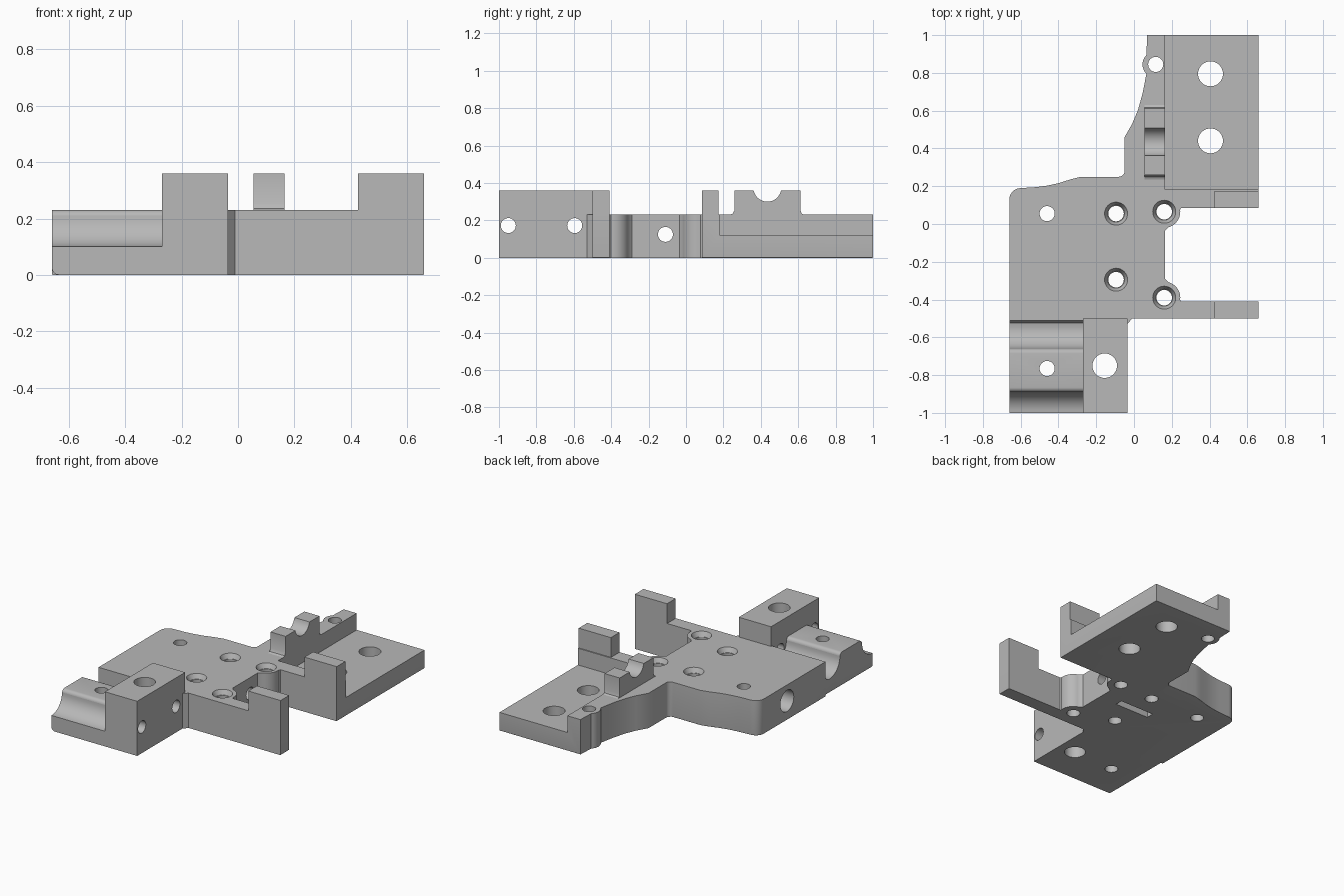
import bpy, bmesh, math
from mathutils import Matrix

if "Cube" in bpy.data.objects:
    bpy.data.objects.remove(bpy.data.objects["Cube"])

grey = bpy.data.materials.new("machined grey")
grey.use_nodes = True
grey.diffuse_color = (0.48, 0.48, 0.48, 1)
grey.node_tree.nodes["Principled BSDF"].inputs["Base Color"].default_value = (0.48, 0.48, 0.48, 1)


def arc(cx, cy, r, start, end, n=10):
    """Points along an arc, angles in degrees."""
    angles = [math.radians(start + (end - start) * i / n) for i in range(n + 1)]
    return [(cx + r * math.cos(a), cy + r * math.sin(a)) for a in angles]


def finish(bm, name):
    bmesh.ops.recalc_face_normals(bm, faces=bm.faces)
    mesh = bpy.data.meshes.new(name)
    bm.to_mesh(mesh)
    bm.free()
    mesh.materials.append(grey)
    obj = bpy.data.objects.new(name, mesh)
    bpy.context.collection.objects.link(obj)
    return obj


def prism(name, points, axis, low, high, rounded=None, radius=0.025):
    """Extrude a profile (xy along z, or yz along x), rounding chosen bottom edges."""
    def place(p, h):
        return (p[0], p[1], h) if axis == "z" else (h, p[0], p[1])
    bm = bmesh.new()
    base = bm.faces.new([bm.verts.new(place(p, low)) for p in points])
    moved = bmesh.ops.extrude_face_region(bm, geom=[base])["geom"]
    for v in moved:
        if isinstance(v, bmesh.types.BMVert):
            v.co["xyz".index(axis)] = high
    if rounded:
        edges = [e for e in bm.edges if all(v.co.z < 0.001 for v in e.verts)
                 and rounded((e.verts[0].co + e.verts[1].co) / 2)]
        bmesh.ops.bevel(bm, geom=edges, offset=radius, segments=4, profile=0.5,
                        affect="EDGES", clamp_overlap=True)
    return finish(bm, name)


def box(name, x, y, z):
    return prism(name, [(x[0], y[0]), (x[1], y[0]), (x[1], y[1]), (x[0], y[1])], "z", *z)


def cone(centre, axis, r_low, r_high, low, high):
    """A round cutter along z at (x, y), or along x at (y, z)."""
    bm = bmesh.new()
    bmesh.ops.create_cone(bm, cap_ends=True, segments=32, radius1=r_low,
                          radius2=r_high, depth=high - low)
    mid = (low + high) / 2
    if axis == "z":
        m = Matrix.Translation((*centre, mid))
    else:
        m = Matrix.Translation((mid, *centre)) @ Matrix.Rotation(math.pi / 2, 4, "Y")
    bmesh.ops.transform(bm, matrix=m, verts=bm.verts)
    return finish(bm, "hole_cutter")


def cut(obj, *cutters):
    for cutter in cutters:
        cutter.hide_render = True
        mod = obj.modifiers.new("cut", "BOOLEAN")
        mod.operation, mod.solver, mod.object = "DIFFERENCE", "EXACT", cutter
        bpy.context.view_layer.objects.active = obj
        bpy.ops.object.modifier_apply(modifier=mod.name)
        bpy.data.objects.remove(cutter)


TOP, HIGH, FLOOR = 0.23, 0.36, 0.12

# Main plate with both arms and the low carriage shelf
outline = [(-0.66, -0.51)]
outline += arc(-0.60, 0.13, 0.06, 180, 90, 6)
outline += [(-0.52, 0.195), (-0.46, 0.203), (-0.40, 0.216), (-0.34, 0.235), (-0.28, 0.25)]
outline += arc(-0.08, 0.28, 0.03, -90, 0, 5)
outline += [(-0.05, 0.46), (-0.01, 0.53), (0.02, 0.60), (0.045, 0.69), (0.057, 0.75)]
outline += arc(0.115, 0.845, 0.07, 225, 135, 8)
outline += [(0.07, 1.0), (0.66, 1.0), (0.66, 0.085), (0.25, 0.085)]
outline += arc(0.16, 0.065, 0.085, 8, -75)
outline += [(0.165, -0.035), (0.165, -0.29)]
outline += arc(0.16, -0.39, 0.085, 75, -8)
outline += [(0.25, -0.41), (0.66, -0.41), (0.66, -0.50), (-0.01, -0.50),
            (-0.035, -0.53), (-0.27, -0.53), (-0.27, -0.51)]
plate = prism("main_plate", outline, "z", 0, TOP,
              lambda c: abs(c.x) > 0.65 or c.y > 0.995 or (c.y > 0.1 and c.x < -0.06), 0.025)
cut(plate, box("shelf_cutter", (0.165, 0.8), (0.182, 1.1), (FLOOR, 0.5)))

# Plain holes, then countersunk holes
for centre, r in [((-0.46, 0.055), 0.04), ((0.115, 0.845), 0.04),
                  ((0.405, 0.795), 0.066), ((0.405, 0.44), 0.066)]:
    cut(plate, cone(centre, "z", r, r, -0.1, 0.4))
for centre in [(-0.095, 0.055), (-0.095, -0.295), (0.16, 0.065), (0.16, -0.39)]:
    cut(plate, cone(centre, "z", 0.041, 0.041, -0.1, 0.4),
        cone(centre, "z", 0.045, 0.062, TOP - 0.03, TOP + 0.002))

# Cross bore with a wide mouth, and the slot under it
bore = (-0.11, 0.125)
cut(plate, cone(bore, "x", 0.04, 0.04, -0.8, 0.8),
    cone(bore, "x", 0.07, 0.07, -0.8, -0.3),
    box("slot_cutter", (-0.22, 0.03), (-0.135, -0.085), (-0.1, 0.1)))

# Raised posts at the arm ends, and the ledge beside the shelf
posts = [box("rear_post", (0.425, 0.66), (0.085, 0.175), (TOP, HIGH)),
         box("front_post", (0.425, 0.66), (-0.50, -0.41), (TOP, HIGH))]

# Notched rest with a flared foot
rest_profile = [(0.235, TOP), (0.25, 0.236), (0.26, 0.255), (0.26, HIGH)]
rest_profile += arc(0.435, 0.375, 0.075, 191.5, 348.5, 16)
rest_profile += [(0.612, HIGH), (0.612, 0.255), (0.618, 0.236), (0.63, TOP)]
rest = prism("notched_rest", rest_profile, "x", 0.055, 0.165)

# Front clamp block
block = box("clamp_block", (-0.27, -0.035), (-1.0, -0.50), (0, HIGH))
cut(block, cone((-0.155, -0.75), "z", 0.065, 0.065, -0.1, 0.5))
for y in (-0.95, -0.595):
    cut(block, cone((y, 0.172), "x", 0.04, 0.04, -0.5, 0.2))

# Saddle with a rounded ridge between two channels
saddle_profile = [(-1.0, 0), (-1.0, 0.10)]
saddle_profile += arc(-1.0, 0.21, 0.11, -90, 0)
saddle_profile += arc(-0.865, 0.205, 0.025, 180, 90, 5)
saddle_profile += arc(-0.685, 0.205, 0.025, 90, 0, 5)
saddle_profile += arc(-0.55, 0.21, 0.11, 180, 270)
saddle_profile += [(-0.525, 0.105), (-0.51, 0.125), (-0.51, 0)]
saddle = prism("channel_saddle", saddle_profile, "x", -0.66, -0.27,
               lambda c: c.x < -0.65)
cut(saddle, cone((-0.46, -0.765), "z", 0.04, 0.04, -0.1, 0.4))

# Smooth curves, crisp corners
bpy.ops.object.select_all(action="DESELECT")
for obj in [plate, rest, block, saddle] + posts:
    obj.select_set(True)
bpy.context.view_layer.objects.active = plate
bpy.ops.object.shade_smooth_by_angle(angle=math.radians(30))
